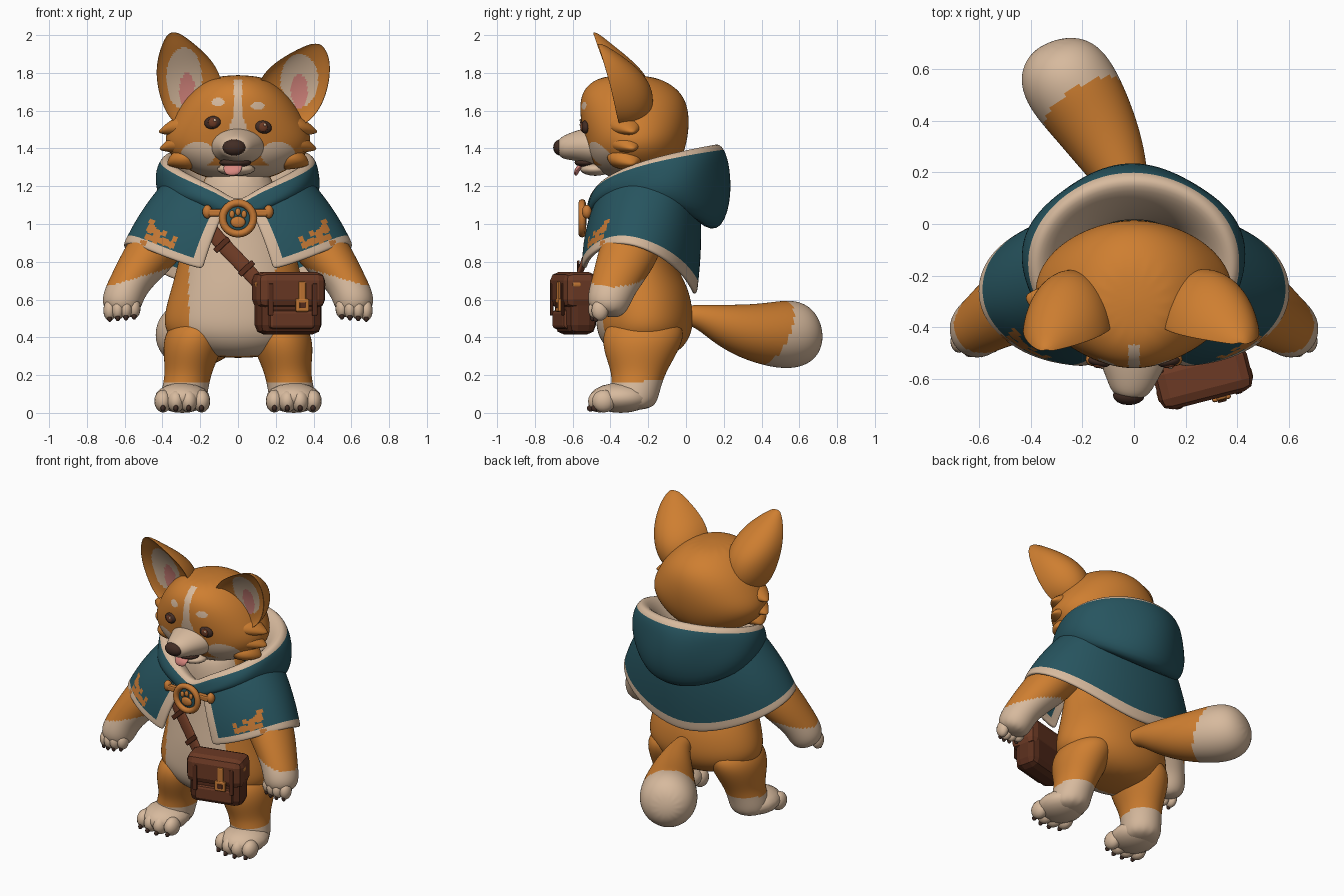
import bpy, bmesh
from math import sin, cos, pi, tau
from mathutils import Vector, Matrix, Euler

if "Cube" in bpy.data.objects:
    bpy.data.objects.remove(bpy.data.objects["Cube"])

PALETTE = {
    "orange fur": (.62, .21, .03), "cream fur": (.68, .49, .34), "teal cloth": (.02, .09, .115),
    "brown leather": (.15, .042, .018), "dark leather": (.1, .027, .012),
    "dark nose": (.055, .026, .018), "pink skin": (.68, .24, .21), "gold metal": (.56, .19, .035),
}
ORANGE, CREAM, TEAL, LEATHER, DARK_LEATHER, DARK, PINK, GOLD = PALETTE
MATS = {}
for label, rgb in PALETTE.items():
    m = bpy.data.materials.new(label)
    m.use_nodes = True
    m.diffuse_color = (*rgb, 1)
    m.node_tree.nodes["Principled BSDF"].inputs["Base Color"].default_value = (*rgb, 1)
    MATS[label] = m


def slot(me, colour):
    if colour not in me.materials:
        me.materials.append(MATS[colour])
    return me.materials.find(colour)


def build(name, verts, faces, colours, level=2, thick=0, rule=None):
    """Mesh from a coarse cage: thicken, subdivide, then colour faces by rule."""
    me = bpy.data.meshes.new(name)
    me.from_pydata([tuple(v) for v in verts], [], faces)
    for poly, colour in zip(me.polygons, colours):
        poly.material_index = slot(me, colour)
    bm = bmesh.new()
    bm.from_mesh(me)
    bmesh.ops.recalc_face_normals(bm, faces=bm.faces)
    bm.to_mesh(me)
    bm.free()
    ob = bpy.data.objects.new(name, me)
    bpy.context.collection.objects.link(ob)
    if thick:
        mod = ob.modifiers.new("thickness", 'SOLIDIFY')
        mod.thickness, mod.offset = thick, 0
    mod = ob.modifiers.new("smooth", 'SUBSURF')
    mod.levels = level
    dg = bpy.context.evaluated_depsgraph_get()
    baked = bpy.data.meshes.new_from_object(ob.evaluated_get(dg))
    ob.modifiers.clear()
    ob.data = baked
    if rule:
        for poly in baked.polygons:
            colour = rule(poly.center, poly.normal)
            if colour:
                poly.material_index = slot(baked, colour)
    baked.shade_smooth()
    return ob


def loft(name, rows, colour, n=12, flat=False, level=2, rule=None, cup=None):
    """Closed skin over elliptical rings (x, y, z, radius_a, radius_b)."""
    pts = [Vector(r[:3]) for r in rows]
    d = (pts[-1] - pts[0]).normalized()
    ref = Vector((0, 1, 0)) if abs(d.y) < .7 else Vector((0, 0, 1))
    verts, faces = [], []
    for j, r in enumerate(rows):
        t = (pts[min(j + 1, len(pts) - 1)] - pts[max(j - 1, 0)]).normalized()
        u = t.cross(ref).normalized()
        v = u.cross(t)
        if flat:
            u, v = Vector((1, 0, 0)), Vector((0, 1, 0))
        for k in range(n):
            a = tau * k / n
            h = sin(a)
            if cup is not None and h < 0:
                h *= -cup
            verts.append(pts[j] + u * cos(a) * r[3] + v * h * r[-1])
    for j in range(len(rows) - 1):
        for k in range(n):
            q = (k + 1) % n
            faces.append((j * n + k, j * n + q, j * n + n + q, j * n + n + k))
    faces += [tuple(range(n)), tuple(range(len(verts) - n, len(verts)))]
    return build(name, verts, faces, [colour] * len(faces), level, 0, rule)


def add_bmesh(name, bm, colour, loc, rot=(0, 0, 0), smooth=True):
    me = bpy.data.meshes.new(name)
    bm.to_mesh(me)
    bm.free()
    slot(me, colour)
    if smooth:
        me.shade_smooth()
    ob = bpy.data.objects.new(name, me)
    ob.matrix_world = Matrix.LocRotScale(Vector(loc), Euler(rot), None)
    bpy.context.collection.objects.link(ob)


def ball(name, loc, size, colour, rot=(0, 0, 0)):
    bm = bmesh.new()
    bmesh.ops.create_uvsphere(bm, u_segments=16, v_segments=10, radius=1)
    bmesh.ops.scale(bm, vec=size, verts=bm.verts)
    add_bmesh(name, bm, colour, loc, rot)


def box(name, loc, size, colour, rot=(0, 0, 0), bevel=.01):
    bm = bmesh.new()
    bmesh.ops.create_cube(bm, size=1)
    bmesh.ops.scale(bm, vec=size, verts=bm.verts)
    bmesh.ops.bevel(bm, geom=bm.edges[:], offset=bevel, segments=2, affect='EDGES', profile=.5)
    add_bmesh(name, bm, colour, loc, rot, False)


def oval(c, x, z, rx, rz):
    return ((c.x - x) / rx) ** 2 + ((c.z - z) / rz) ** 2 < 1


def torso_rule(c, n):
    half = .23 if c.z > .4 else .23 - (.4 - c.z) * .5
    return CREAM if n.y < -.2 and abs(c.x + .03) < half else ORANGE


def face_rule(c, n):
    if c.y > -.32:
        return ORANGE
    x, z = abs(c.x), c.z
    blaze = 1.4 < z < 1.765 and x < .022 + max(0, 1.58 - z) * .35
    marks = any(oval(c, s * .105, 1.635 - s * .01, .035, .022) or oval(c, s * .21, 1.37, .09, .065) for s in (1, -1))
    return CREAM if blaze or marks or (z < 1.31 and x < .25) else ORANGE


# Torso, head and muzzle
loft("torso", [(0, -.22, .29, .12, .1), (0, -.22, .33, .28, .2), (0, -.22, .42, .4, .26),
               (0, -.22, .53, .4, .265), (0, -.23, .66, .36, .25), (0, -.255, .77, .33, .21),
               (0, -.27, .9, .3, .18), (0, -.265, 1.05, .25, .17), (0, -.26, 1.18, .2, .18),
               (0, -.25, 1.32, .16, .15)], ORANGE, 16, True, 3, torso_rule)
loft("head", [(0, -.26, 1.23, .12, .1), (0, -.26, 1.27, .25, .2), (0, -.27, 1.36, .37, .26),
              (0, -.265, 1.45, .405, .28), (0, -.27, 1.55, .36, .295), (0, -.28, 1.65, .3, .29),
              (0, -.295, 1.73, .22, .245), (0, -.31, 1.79, .12, .13)], ORANGE, 16, True, 4, face_rule)
loft("muzzle", [(0, -.44, 1.41, .17, .12), (-.005, -.53, 1.415, .14, .1), (-.01, -.61, 1.41, .1, .075),
                (-.018, -.66, 1.4, .075, .06), (-.02, -.68, 1.4, .03, .03)], CREAM)
ball("nose", (-.02, -.665, 1.405), (.062, .038, .043), DARK)
ball("lower_jaw", (-.01, -.48, 1.29), (.1, .08, .035), CREAM)
ball("mouth", (-.015, -.53, 1.325), (.085, .06, .025), DARK)
loft("tongue", [(-.02, -.5, 1.325, .03, .01), (-.025, -.55, 1.315, .052, .014),
                (-.03, -.58, 1.285, .052, .014), (-.03, -.585, 1.255, .03, .01)], PINK)

# Ears: broad cupped shells that run into the back of the head
EARS = {
    "left": ((.325, 1.76, .1, .14), (.325, 1.7, .045, .09),
             [(.23, -.36, 1.5, .1, .12), (.265, -.385, 1.59, .17, .22), (.285, -.415, 1.72, .2, .25),
              (.32, -.44, 1.82, .175, .2), (.365, -.455, 1.89, .12, .12), (.4, -.465, 1.94, .055, .05),
              (.41, -.47, 1.955, .02, .02)]),
    "right": ((-.285, 1.77, .095, .165), (-.27, 1.71, .042, .09),
              [(-.21, -.36, 1.5, .1, .12), (-.235, -.385, 1.59, .16, .22), (-.255, -.42, 1.75, .185, .25),
               (-.28, -.45, 1.86, .155, .18), (-.31, -.475, 1.94, .1, .1), (-.335, -.49, 2.0, .045, .04),
               (-.34, -.495, 2.015, .015, .015)]),
}
for side, (lining, inner, rows) in EARS.items():
    loft(side + "_ear", rows, ORANGE, 14, True, 3, cup=.3, rule=lambda c, n, a=lining, b=inner:
         ORANGE if n.y > -.15 else PINK if oval(c, *b) else CREAM if oval(c, *a) else ORANGE)


def limb_rule(c, n):
    return CREAM if c.z < .72 - .3 * (abs(c.x) - .52) else ORANGE


def foot_rule(c, n):
    return CREAM if c.z < .18 + .06 * c.y else ORANGE


for s, side in ((1, "left_"), (-1, "right_")):
    # Eyes and cheek fur
    ez = 1.525 - .012 * s
    ball(side + "eye", (s * .135, -.535, ez), (.045, .02, .034), DARK, (0, s * .2, s * .2))
    ball(side + "iris", (s * .133, -.55, ez), (.025, .01, .025), LEATHER)
    ball(side + "eye_glint", (s * .133 + .01, -.559, ez + .012), (.007, .004, .007), CREAM)
    for i, (tx, tz) in enumerate(((.425, 1.5), (.42, 1.41), (.375, 1.33))):
        loft(f"{side}cheek_tuft_{i}", [(s * .2, -.33, tz + .03, .09, .13), (s * .33, -.31, tz + .015, .06, .1),
                                       (s * tx, -.28, tz - .015, .005, .01)], ORANGE, 8)
    # Arms and front paws
    loft(side + "arm", [(s * .22, -.24, 1.12, .09, .1), (s * .3, -.25, 1.04, .13, .14), (s * .42, -.28, .9, .15, .17),
                        (s * .52, -.34, .77, .125, .15), (s * .585, -.385, .67, .108, .125),
                        (s * .62, -.415, .58, .115, .12), (s * .635, -.43, .515, .075, .08)], ORANGE,
         rule=limb_rule, level=3)
    for i in range(4):
        x = s * (.55 + .043 * i)
        y = -.455 - .02 * sin(pi * i / 3)
        ball(f"{side}finger_{i}", (x, y, .555 - .004 * i), (.034, .045, .055), CREAM)
        ball(f"{side}finger_claw_{i}", (x, y - .022, .513 - .004 * i), (.013, .014, .02), DARK)
    # Legs and hind paws
    loft(side + "leg", [(s * .19, -.22, .52, .1, .14), (s * .22, -.22, .44, .175, .235), (s * .245, -.24, .32, .16, .205),
                        (s * .262, -.25, .21, .125, .145), (s * .285, -.27, .11, .13, .135),
                        (s * .29, -.28, .01, .12, .12)], ORANGE, 12, True, 3, foot_rule)
    ball(side + "foot", (s * .295, -.345, .08), (.145, .165, .08), CREAM)
    for i in range(4):
        x = s * (.193 + .068 * i)
        y = -.435 - .025 * sin(pi * i / 3)
        ball(f"{side}toe_{i}", (x, y, .062), (.046, .062, .06), CREAM)
        ball(f"{side}toe_claw_{i}", (x, y - .048, .025), (.013, .02, .018), DARK)

# Tail
loft("tail", [(.01, -.03, .52, .05), (0, .06, .515, .06), (-.04, .17, .475, .105), (-.1, .3, .435, .145),
              (-.18, .44, .415, .175), (-.26, .56, .415, .192), (-.32, .65, .42, .155), (-.34, .7, .43, .06)],
     ORANGE, 14, level=3, rule=lambda c, n: CREAM if c.y - .63 * c.x - .5 * (c.z - .42) > .585 else ORANGE)

# Shoulder cape with pale trim and leaf decoration
NECK = [(.05, -.46, 1.12), (.08, -.465, 1.13), (.22, -.44, 1.2), (.36, -.3, 1.25), (.36, -.08, 1.25),
        (.24, .03, 1.22), (0, .06, 1.2)]
HEM = [(.185, -.535, .765), (.22, -.54, .765), (.42, -.51, .835), (.61, -.36, .92), (.6, -.14, .84),
       (.37, .01, .71), (0, .06, .59)]
LEAF = [(.455, 1.01, .016), (.46, .975, .026), (.425, .955, .018), (.435, .92, .026), (.475, .93, .018),
        (.39, .905, .022), (.355, .89, .02), (.335, .92, .015), (.5, .9, .016), (.39, .95, .014)]
ROWS = (0, .3, .62, .92, 1)
pairs = [(Vector(a), Vector(b)) for a, b in zip(NECK, HEM)]
flip = Vector((-1, 1, 1))
pairs = [(a * flip, b * flip) for a, b in pairs] + pairs[-2::-1]
verts, faces, colours = [], [], []
for a, b in pairs:
    for t in ROWS:
        p = a.lerp(b, t)
        verts.append(p + Vector((p.x, p.y + .2, 0)).normalized() * .025 * sin(pi * t))
w = len(ROWS)
for i in range(len(pairs) - 1):
    for j in range(w - 1):
        faces.append((i * w + j, i * w + j + 1, i * w + w + j + 1, i * w + w + j))
        colours.append(CREAM if j == w - 2 or i in (0, len(pairs) - 2) else TEAL)


def leaf_rule(c, n):
    inside = any((abs(c.x) - x) ** 2 + (c.z - z) ** 2 < r * r for x, z, r in LEAF)
    return GOLD if inside and c.y < -.3 and n.y < -.1 else None


build("cape", verts, faces, colours, 4, .03, leaf_rule)

# Folded hood: one cross-section swept round the neck, from (front) to (back)
SECTION = [((-.16, -.12), (-.18, -.28)), ((-.1, -.05), (-.12, -.09)), ((-.02, .01), (-.03, .01)),
           ((.015, -.025), (.02, -.025)), ((.03, -.07), (.045, -.13)), ((.03, -.11), (.05, -.32)),
           ((0, -.14), (-.01, -.5)), ((-.08, -.13), (-.16, -.4))]
verts, faces, colours = [], [], []
n, w = 28, len(SECTION)
for i in range(n):
    a = tau * i / n
    c = (1 - cos(a)) / 2
    for j, (f, b) in enumerate(SECTION):
        off, dz = (f[k] + (b[k] - f[k]) * c ** 1.6 for k in (0, 1))
        if j in (4, 5):
            off += .012 * sin(5 * a + j)
        verts.append((sin(a) * (.4 + off), -.16 - cos(a) * (.345 + off), 1.12 + .31 * c ** .38 + dz))
        faces.append((i * w + j, i * w + (j + 1) % w, (i + 1) % n * w + (j + 1) % w, (i + 1) % n * w + j))
        colours.append(CREAM if j < 3 else TEAL)
build("hood", verts, faces, colours)

# Clasp
bpy.ops.mesh.primitive_torus_add(location=(0, -.55, 1.03), rotation=(pi / 2, 0, 0), major_radius=.082,
                                 minor_radius=.02, major_segments=24, minor_segments=8)
ring = bpy.context.object
ring.name = "clasp_ring"
slot(ring.data, GOLD)
ring.data.shade_smooth()
ball("clasp_disc", (0, -.54, 1.03), (.075, .014, .075), TEAL)
ball("clasp_pad", (0, -.555, 1.01), (.04, .012, .03), GOLD)
for i in range(3):
    ball(f"clasp_bead_{i}", (.032 * (i - 1), -.555, 1.052 + .012 * (i == 1)), (.014, .01, .02), GOLD)
for s, side in ((1, "left_"), (-1, "right_")):
    box(side + "clasp_bar", (s * .115, -.53, 1.06), (.09, .035, .04), GOLD)
    ball(side + "clasp_knob", (s * .162, -.525, 1.065), (.026, .026, .036), GOLD)

# Shoulder strap and satchel
loft("strap", [(-.19, -.45, 1.04, .04, .012), (-.12, -.5, .93, .045, .016), (0, -.535, .81, .045, .016),
               (.1, -.58, .7, .042, .016), (.17, -.59, .62, .04, .012)], LEATHER, 8)
for i, (x, y, z) in enumerate(((-.085, -.53, .89), (.045, -.57, .765))):
    box(f"strap_buckle_{i}", (x, y, z), (.1, .014, .03), DARK_LEATHER, (0, -.75, 0), .005)
tilt = Matrix.Rotation(.25, 4, 'Z')
BAG = Vector((.265, -.585, .58))


def bag_part(name, loc, size, colour, bevel=.01):
    box(name, BAG + tilt @ Vector(loc), size, colour, (0, 0, .25), bevel)


bag_part("bag_body", (0, 0, -.01), (.35, .16, .31), DARK_LEATHER, .05)
bag_part("bag_flap", (0, -.01, .07), (.375, .185, .19), LEATHER, .045)
bag_part("bag_pocket", (0, -.078, -.085), (.25, .04, .1), LEATHER, .018)
bag_part("bag_clasp", (.05, -.106, -.01), (.075, .02, .07), GOLD, .009)
bag_part("bag_clasp_tab", (.05, -.104, .06), (.04, .018, .11), GOLD, .008)
bag_part("bag_clasp_centre", (.05, -.116, -.01), (.035, .012, .03), DARK_LEATHER, .004)
for s, side in ((1, "left_"), (-1, "right_")):
    bag_part(side + "bag_strap", (s * .12, -.1, .02), (.03, .014, .17), DARK_LEATHER, .006)
    bag_part(side + "bag_ring", (s * .165, -.04, .1), (.05, .05, .03), GOLD, .01)
